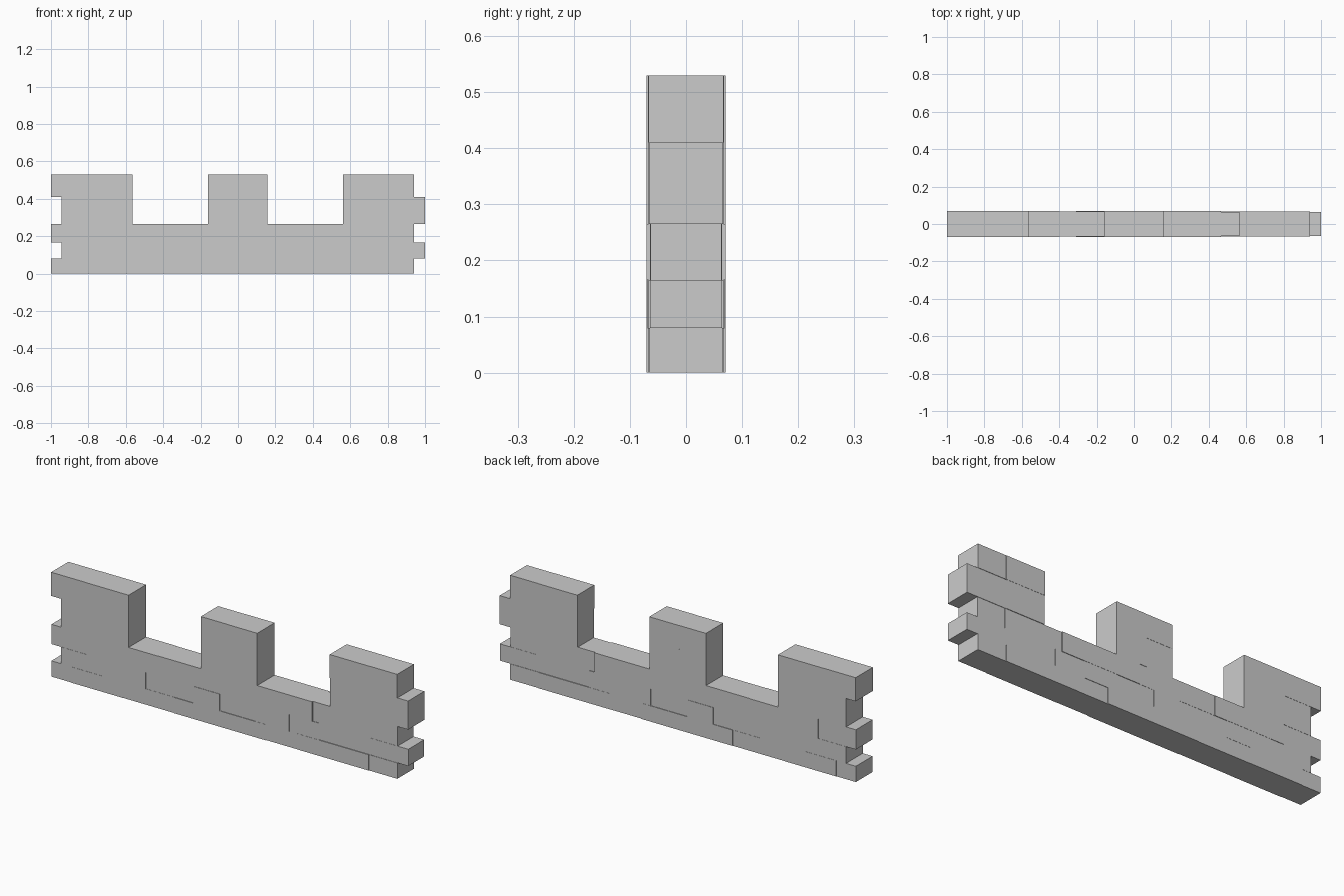
import bpy


def block(name, x0, x1, z0, z1, half_depth):
    bpy.ops.mesh.primitive_cube_add(size=1, location=((x0 + x1) / 2, 0, (z0 + z1) / 2))
    ob = bpy.context.object
    ob.name = name
    ob.scale = (x1 - x0, 2 * half_depth, z1 - z0)
    bpy.ops.object.transform_apply(location=False, rotation=False, scale=True)


def course(name, z0, z1, joints, depths):
    # a run of stones between successive vertical joints
    for i, (a, b) in enumerate(zip(joints, joints[1:])):
        block(f"{name}_stone_{i + 1}", a, b, z0, z1, depths[i % len(depths)])


# wall courses, ends toothed so neighbouring sections interlock
course("bottom_course", 0, 0.08,
       [-1, -0.89, -0.6, -0.31, 0.205, 0.38, 0.78, 0.94],
       [0.067, 0.069, 0.068, 0.07, 0.067, 0.068, 0.066])
course("second_course", 0.08, 0.165,
       [-0.945, -0.715, -0.47, -0.2, -0.055, 0.15, 0.335, 0.5, 1],
       [0.068, 0.069, 0.067, 0.07, 0.067, 0.069, 0.067, 0.064])
course("third_course", 0.165, 0.265,
       [-1, -0.79, -0.4, 0.025, 0.465, 0.785, 0.94],
       [0.067, 0.07, 0.068, 0.07, 0.064, 0.063])

# merlons: tall lower stones with capping stones
lower = [[-0.945, -0.8, -0.565], [-0.16, -0.015, 0.157], [0.562, 0.775, 1]]
caps = [[-1, -0.815, -0.565], [-0.16, -0.01, 0.157], [0.562, 0.78, 0.94]]
sides = ("left", "middle", "right")
for side, low, cap in zip(sides, lower, caps):
    right = side == "right"
    course(f"{side}_merlon", 0.265, 0.41, low, [0.067, 0.065] if right else [0.068, 0.07])
    course(f"{side}_merlon_cap", 0.41, 0.53, cap, [0.068, 0.067] if right else [0.069, 0.07])
